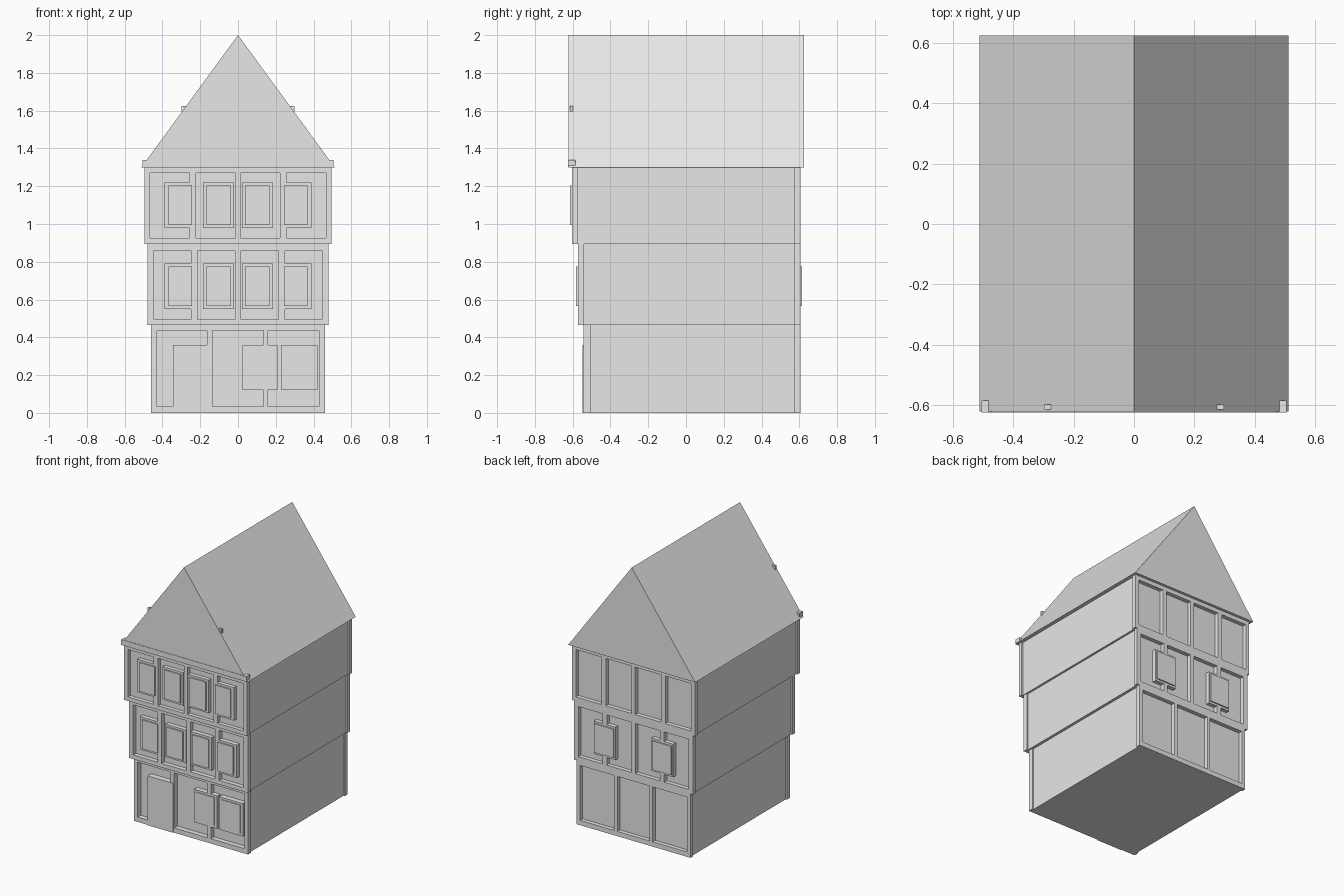
import bpy
import bmesh

cube = bpy.data.objects.get("Cube")
if cube:
    bpy.data.objects.remove(cube, do_unlink=True)

GREY = (0.8, 0.8, 0.8, 1.0)
grey = bpy.data.materials.new("plain grey")
grey.use_nodes = True
grey.diffuse_color = GREY
for node in grey.node_tree.nodes:
    if node.type == 'BSDF_PRINCIPLED':
        node.inputs["Base Color"].default_value = GREY


def finish(name, bm):
    bmesh.ops.recalc_face_normals(bm, faces=bm.faces)
    mesh = bpy.data.meshes.new(name)
    bm.to_mesh(mesh)
    bm.free()
    mesh.materials.append(grey)
    obj = bpy.data.objects.new(name, mesh)
    bpy.context.scene.collection.objects.link(obj)
    return obj


def add_box(bm, xs, ys, zs):
    verts = bmesh.ops.create_cube(bm, size=1)["verts"]
    for v in verts:
        for axis, (low, high) in enumerate((xs, ys, zs)):
            v.co[axis] = low if v.co[axis] < 0 else high


def boxes(name, specs):
    bm = bmesh.new()
    for spec in specs:
        add_box(bm, *spec)
    return finish(name, bm)


def timber_wall(name, half, ys, zs, openings, hole_z):
    """Rails above and below, with posts between the openings."""
    edges = [-half] + [x for pair in openings for x in pair] + [half]
    specs = [((-half, half), ys, (zs[0], hole_z[0])),
             ((-half, half), ys, (hole_z[1], zs[1]))]
    for left, right in zip(edges[::2], edges[1::2]):
        specs.append(((left, right), ys, hole_z))
    boxes(name, specs)


def windows(name, ys, face, frames, frame_z, panes, pane_z):
    """Surrounds level with the timber, with raised panes."""
    boxes(name + "_surrounds", [(x, ys, frame_z) for x in frames])
    boxes(name + "_panes", [(x, face, pane_z) for x in panes])


def mirrored(pairs):
    return [(-b, -a) for a, b in reversed(pairs)] + pairs


BACK = (0.575, 0.605)
low_front = [(-0.43, -0.165), (-0.135, 0.135), (0.16, 0.43)]
low_back = [(-0.43, -0.155), (-0.13, 0.13), (0.155, 0.43)]
mid_holes = mirrored([(0.016, 0.215), (0.248, 0.445)])
top_holes = mirrored([(0.014, 0.223), (0.257, 0.465)])

# Storeys: name, half width, front timber depth, heights, openings
storeys = [
    ("lower", 0.46, (-0.542, -0.505), (0, 0.465), (0.035, 0.435), low_front, low_back),
    ("middle", 0.48, (-0.572, -0.54), (0.465, 0.895), (0.495, 0.86), mid_holes, mid_holes),
    ("upper", 0.495, (-0.603, -0.575), (0.895, 1.305), (0.925, 1.27), top_holes, top_holes),
]
for name, half, front, zs, hole_z, front_holes, back_holes in storeys:
    boxes(name + "_storey_body",
          [((0.01 - half, half - 0.01), (front[1], BACK[0]), zs)])
    timber_wall(name + "_front_timber", half, front, zs, front_holes, hole_z)
    timber_wall(name + "_back_timber", half, BACK, zs, back_holes, hole_z)

# Front windows of the two upper storeys
frames = mirrored([(0.02, 0.186), (0.23, 0.39)])
panes = mirrored([(0.038, 0.168), (0.243, 0.367)])
for storey, base in ((storeys[1], 0.55), (storeys[2], 0.98)):
    front = storey[2]
    windows(storey[0] + "_front_window", front, (front[0] - 0.01, front[1]),
            frames, (base, base + 0.24), panes, (base + 0.015, base + 0.225))

# Ground floor windows and door
front = storeys[0][2]
windows("lower_front_window", front, (-0.547, front[1]),
        [(0.025, 0.21), (0.228, 0.42)], (0.12, 0.36),
        [(0.045, 0.19), (0.248, 0.40)], (0.14, 0.345))
boxes("door", [((-0.345, -0.14), (-0.547, front[1]), (0, 0.36))])

# Back windows on the outer posts
windows("middle_back_window", BACK, (BACK[0], 0.614),
        mirrored([(0.145, 0.32)]), (0.55, 0.79),
        mirrored([(0.155, 0.31)]), (0.565, 0.775))

# Roof prism: a triangular gable extruded front to back
bm = bmesh.new()
gable = [bm.verts.new((x, -0.622, z)) for x, z in ((-0.512, 1.3), (0.512, 1.3), (0, 2))]
face = bm.faces.new(gable)
extruded = bmesh.ops.extrude_face_region(bm, geom=[face], use_keep_orig=True)["geom"]
bmesh.ops.translate(bm, vec=(0, 1.247, 0),
                    verts=[g for g in extruded if isinstance(g, bmesh.types.BMVert)])
finish("roof", bm)

# Beam ends poking through the roof slopes
boxes("eave_beam", [((-0.505, 0.505), (-0.625, -0.585), (1.302, 1.34))])
boxes("collar_beam", [((-0.298, 0.298), (-0.614, -0.598), (1.595, 1.625))])
